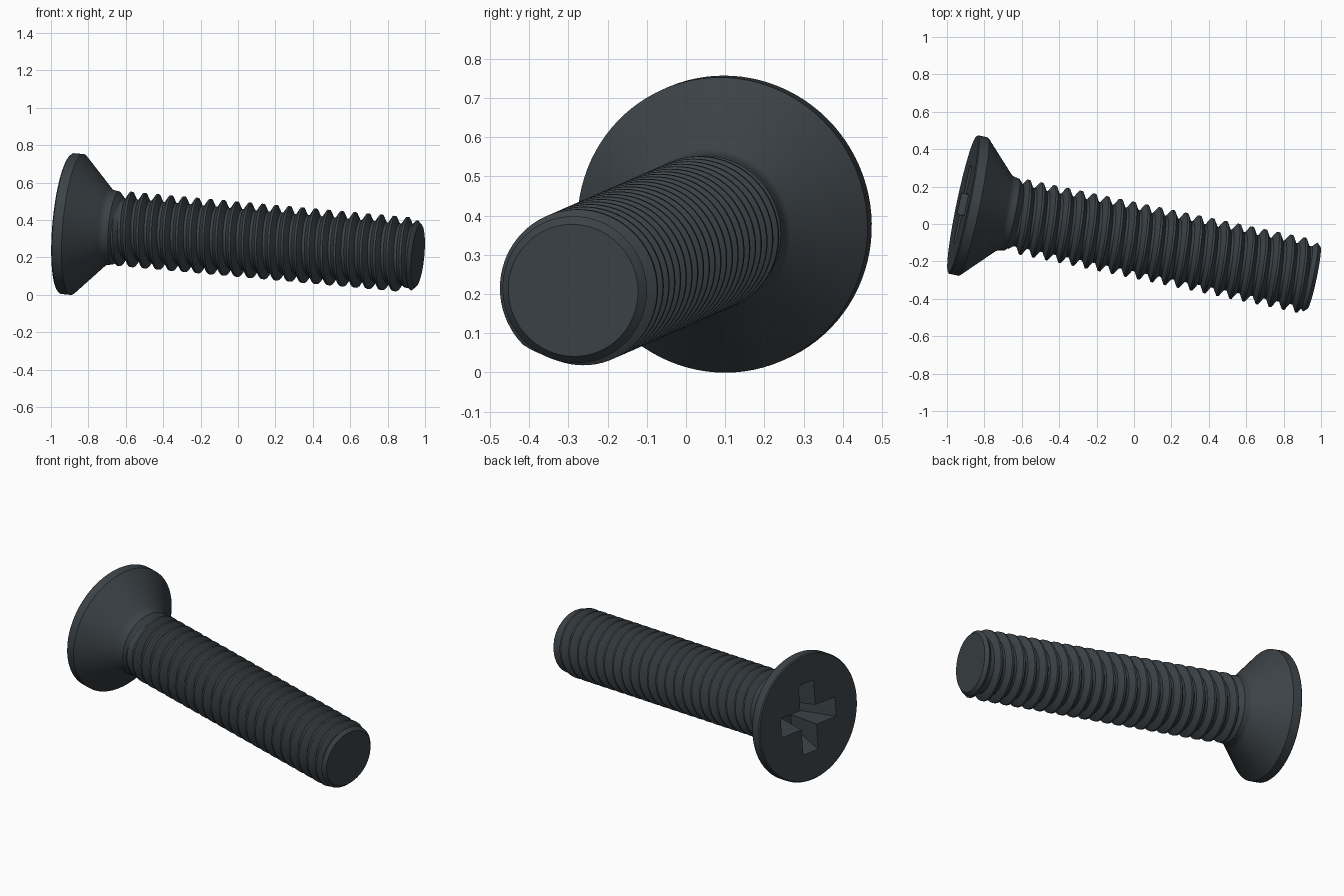
import bpy, bmesh, math
from mathutils import Matrix, Vector

if "Cube" in bpy.data.objects:
    bpy.data.objects.remove(bpy.data.objects["Cube"])

# Screw axis: local z runs from the head face to the tip, local x points up
axis = Vector((0.975, -0.204, -0.0892)).normalized()
up = (Vector((0, 0, 1)) - axis * axis.z).normalized()
PLACE = Matrix((up, axis.cross(up), axis)).transposed().to_4x4()
PLACE.translation = (-0.916, 0.105, 0.381)

steel = bpy.data.materials.new("dark_steel")
steel.use_nodes = True
COLOUR = (0.045, 0.055, 0.063, 1)
steel.diffuse_color = COLOUR
steel.node_tree.nodes["Principled BSDF"].inputs["Base Color"].default_value = COLOUR


def add_object(name, bm):
    bmesh.ops.remove_doubles(bm, verts=bm.verts, dist=1e-5)
    bmesh.ops.recalc_face_normals(bm, faces=bm.faces)
    bm.transform(PLACE)
    mesh = bpy.data.meshes.new(name)
    bm.to_mesh(mesh)
    bm.free()
    mesh.materials.append(steel)
    obj = bpy.data.objects.new(name, mesh)
    bpy.context.collection.objects.link(obj)
    return obj


def skin(bm, rings, closed):
    """Join successive rings of vertices with quads and cap both ends."""
    rings = [[bm.verts.new(p) for p in ring] for ring in rings]
    n = len(rings[0])
    for a, b in zip(rings, rings[1:]):
        for i in range(n):
            j = (i + 1) % n
            bm.faces.new((a[i], a[j], b[j], b[i]))
    if closed:
        bm.faces.new(rings[0])
        bm.faces.new(rings[-1])


def polar(r, angle, s):
    return (r * math.cos(angle), r * math.sin(angle), s)


def select_only(obj):
    bpy.ops.object.select_all(action='DESELECT')
    obj.select_set(True)
    bpy.context.view_layer.objects.active = obj


# Countersunk head, core and chamfered tip as one turned profile (s, radius)
SIDES = 96
CORE, CREST, PITCH = 0.163, 0.201, 0.0721
profile = [(0, 0.372), (0.006, 0.378), (0.058, 0.378), (0.064, 0.373),
           (0.222, 0.211), (0.233, 0.203), (0.246, 0.2), (0.27, 0.196),
           (0.3, CORE), (1.882, CORE), (1.906, 0.188), (1.926, 0.169)]
bm = bmesh.new()
skin(bm, [[polar(r, math.tau * i / SIDES, s) for i in range(SIDES)]
          for s, r in profile], True)
body = add_object("head_and_core", bm)

# Cross recess: two crossed, tapering slots cut into the head face
DEPTH, OVER = 0.19, 0.03
for k in range(2):
    bm = bmesh.new()
    rings = []
    for s in (-OVER, DEPTH):
        t = s / DEPTH
        length = 0.21 - 0.1 * t
        width = 0.058 - 0.02 * t
        if k:
            length, width = width, length
        rings.append([(length, width, s), (-length, width, s),
                      (-length, -width, s), (length, -width, s)])
    skin(bm, rings, True)
    cutter = add_object("slot_cutter", bm)
    cutter.hide_render = True
    mod = body.modifiers.new("slot", 'BOOLEAN')
    mod.operation = 'DIFFERENCE'
    mod.solver = 'EXACT'
    mod.object = cutter
    select_only(body)
    bpy.ops.object.modifier_apply(modifier=mod.name)
    bpy.data.objects.remove(cutter)

# Right-handed thread: a ridge section swept along a helix
STEPS = 72
first, last = -2 * STEPS, int(20.55 * STEPS)
rings = []
for i in range(first, last + 1):
    turn = i / STEPS
    s = 0.411 + PITCH * turn
    # fade in below the head, follow the chamfer at the tip
    fade = min(1, (i - first) / STEPS * 2, (last - i) / STEPS * 6)
    crest = min(CORE + (CREST - CORE) * fade, 0.188 + (1.906 - s))
    section = [(-0.031, CORE - 0.006), (-0.029, CORE), (-0.006, crest),
               (0.006, crest), (0.029, CORE), (0.031, CORE - 0.006)]
    rings.append([polar(r, math.tau * turn, s + ds) for ds, r in section])
bm = bmesh.new()
skin(bm, rings, True)
thread = add_object("thread", bm)

# Smooth round surfaces, crisp edges
for obj in (body, thread):
    select_only(obj)
    bpy.ops.object.shade_smooth_by_angle(angle=math.radians(30))
